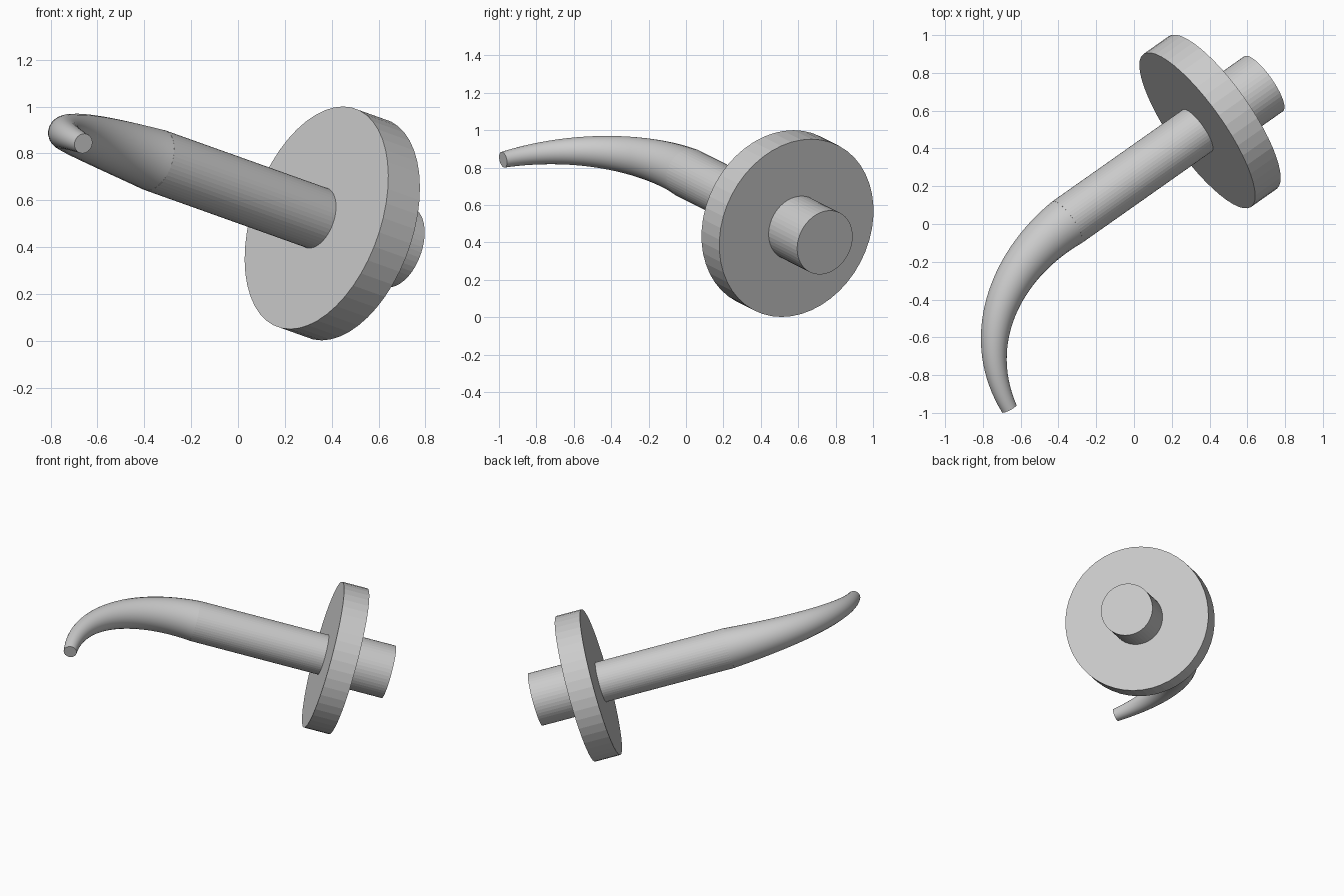
import bpy
from mathutils import Vector

if "Cube" in bpy.data.objects:
    bpy.data.objects.remove(bpy.data.objects["Cube"])

# Shared axis: origin at the centre of the disc's front face, pointing along the shaft
origin = Vector((0.335, 0.495, 0.525))
axis = Vector((-0.785, -0.553, 0.28)).normalized()


def rod(name, radius, start, end):
    """Flat-sided cylinder between two distances along the shared axis."""
    bpy.ops.mesh.primitive_cylinder_add(
        vertices=48, radius=radius, depth=end - start,
        location=origin + axis * (start + end) / 2,
        rotation=axis.to_track_quat('Z', 'Y').to_euler())
    bpy.context.object.name = name


rod("base_disc", 0.495, -0.172, 0.0)
rod("mounting_stub", 0.178, -0.448, -0.172)
rod("shaft", 0.135, 0.0, 0.88)

# Tapered curved hook continuing from the shaft
p0, p3 = origin + axis * 0.88, Vector((-0.66, -0.978, 0.842))
tip_dir = Vector((0.45, -0.86, -0.2)).normalized()
curve = bpy.data.curves.new("hook", 'CURVE')
curve.dimensions = '3D'
curve.bevel_depth = 1.0
curve.bevel_resolution = 10
curve.resolution_u = 32
curve.use_fill_caps = True
spline = curve.splines.new('BEZIER')
spline.bezier_points.add(1)
spline.radius_interpolation = 'LINEAR'
for bp, co, t, h, r in zip(spline.bezier_points, (p0, p3), (axis, tip_dir),
                           (0.40, 0.43), (0.135, 0.043)):
    bp.handle_left_type = bp.handle_right_type = 'FREE'
    bp.co, bp.radius = co, r
    bp.handle_left, bp.handle_right = co - t * h, co + t * h
hook = bpy.data.objects.new("hook", curve)
bpy.context.collection.objects.link(hook)

# Turn the hook into a mesh with a crisp flat tip
bpy.ops.object.select_all(action='DESELECT')
hook.select_set(True)
bpy.context.view_layer.objects.active = hook
bpy.ops.object.convert(target='MESH')
bpy.ops.object.shade_smooth_by_angle()
